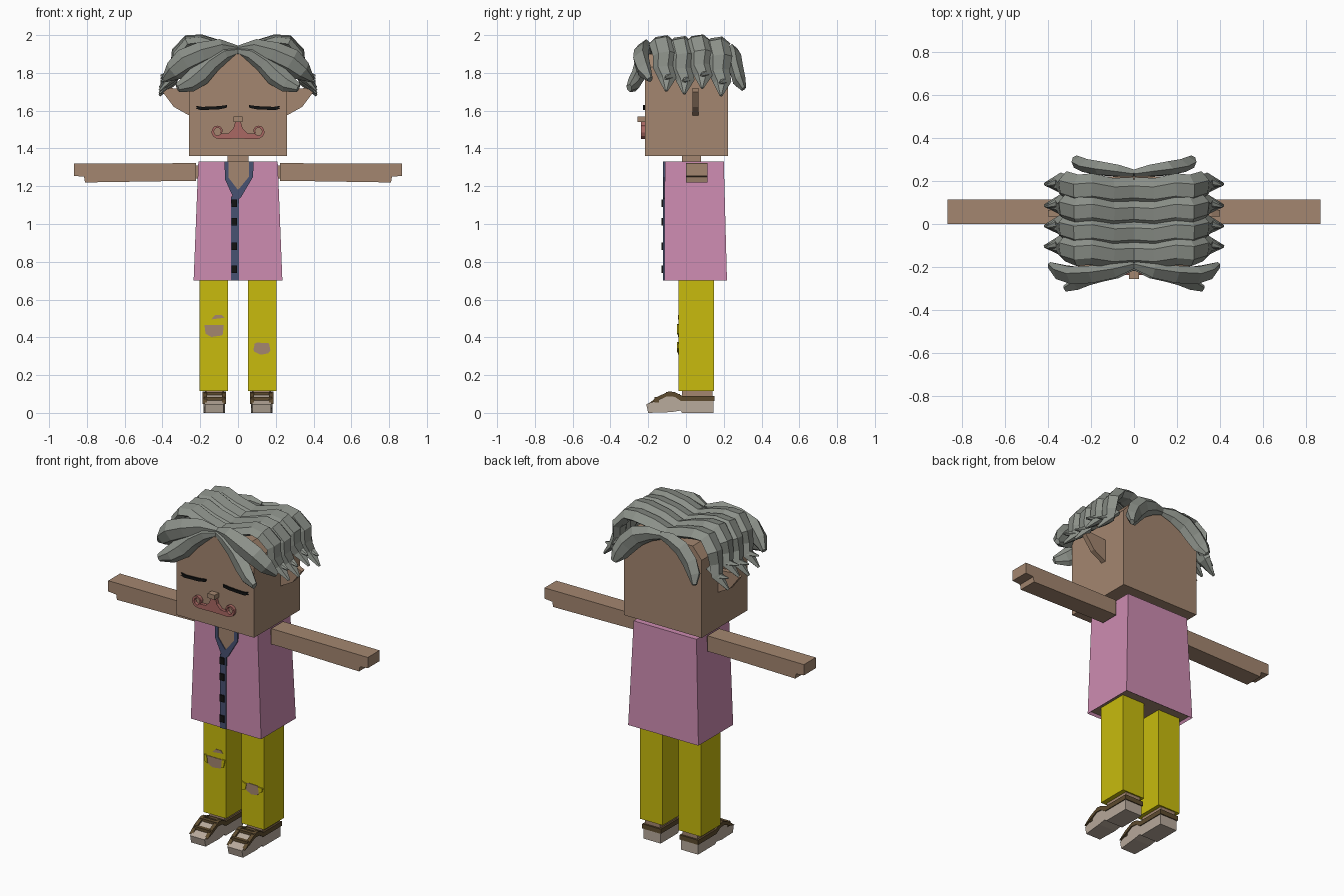
import bpy, bmesh, math
from mathutils import Vector

cube = bpy.data.objects.get("Cube")
if cube:
    bpy.data.objects.remove(cube, do_unlink=True)


def material(name, r, g, b):
    m = bpy.data.materials.new(name)
    m.use_nodes = True
    m.diffuse_color = (r, g, b, 1)
    m.node_tree.nodes["Principled BSDF"].inputs["Base Color"].default_value = (r, g, b, 1)
    return m


SKIN = material("skin tan", .37, .24, .16)
HAIR = material("hair grey", .26, .28, .25)
PINK = material("vest pink", .61, .26, .44)
BLUE = material("trim blue", .065, .085, .17)
BLACK = material("black", .006, .006, .006)
YELLOW = material("trouser yellow", .58, .5, .004)
ROSE = material("moustache rose", .40, .14, .125)
CREAM = material("shoe cream", .48, .40, .33)
BROWN = material("shoe brown", .11, .07, .028)


def build(name, loops, *mats):
    """Skin a list of equal closed loops and cap both ends."""
    bm = bmesh.new()
    rings = [[bm.verts.new(p) for p in loop] for loop in loops]
    n = len(rings[0])
    for a, b in zip(rings, rings[1:]):
        for i in range(n):
            j = (i + 1) % n
            bm.faces.new((a[i], a[j], b[j], b[i]))
    bm.faces.new(rings[0][::-1])
    bm.faces.new(rings[-1])
    bmesh.ops.recalc_face_normals(bm, faces=bm.faces)
    me = bpy.data.meshes.new(name)
    bm.to_mesh(me)
    bm.free()
    for m in mats:
        me.materials.append(m)
    ob = bpy.data.objects.new(name, me)
    bpy.context.collection.objects.link(ob)
    return ob


def plate(name, pts, y0, y1, mat):
    """Front outline (x, z) pushed through y."""
    return build(name, [[(x, y, z) for x, z in pts] for y in (y0, y1)], mat)


def side_plate(name, pts, x0, x1, mat):
    """Side outline (y, z) pushed through x."""
    return build(name, [[(x, y, z) for y, z in pts] for x in (x0, x1)], mat)


def rect(a, b, c, d):
    return [(a, c), (b, c), (b, d), (a, d)]


def box(name, x0, x1, y0, y1, z0, z1, mat):
    return plate(name, rect(x0, x1, z0, z1), y0, y1, mat)


def flip(pts, s):
    return [(s * p[0], *p[1:]) for p in pts]


def lock(name, path, side, widths, thick):
    """Faceted hair lock swept along a path; side is its broad direction."""
    path = [Vector(p) for p in path]
    loops = []
    for i, p in enumerate(path):
        t = (path[min(i + 1, len(path) - 1)] - path[max(i - 1, 0)]).normalized()
        s = Vector(side)
        s = (s - t * s.dot(t)).normalized()
        n = t.cross(s)
        if n.dot(p - Vector((0, 0, 1.6))) < 0:
            n = -n
        w = widths[i]
        h = thick * min(1, w / max(widths) + .1)
        section = [(-1, -.2), (-.55, .7), (.35, 1), (1, -.1), (.5, -.8), (-.5, -.8)]
        loops.append([p + s * w * a + n * h * b for a, b in section])
    return build(name, loops, HAIR)


# Head, neck and ears
plate("head", [(-.26, 1.36), (.26, 1.36), (.26, 1.83), (.2, 1.9), (-.2, 1.9), (-.26, 1.83)],
      -.218, .222, SKIN)
box("neck", -.055, .055, -.02, .08, 1.3, 1.37, SKIN)
for s, tag in ((1, "left"), (-1, "right")):
    plate(f"ear_{tag}", flip([(.25, 1.57), (.34, 1.62), (.4, 1.7), (.36, 1.72), (.25, 1.71)], s),
          .035, .065, SKIN)

# Closed eyes with lashes
for s, tag in ((1, "left"), (-1, "right")):
    lash = [(.06, 1.615), (.1, 1.607), (.2, 1.603), (.225, 1.612), (.215, 1.618),
            (.225, 1.626), (.19, 1.62), (.1, 1.624), (.058, 1.63)]
    plate(f"eyelash_{tag}", flip(lash, s), -.227, -.217, BLACK)

# Nose and curled moustache
box("nose", -.024, .024, -.257, -.215, 1.54, 1.568, SKIN)
for s, tag in ((1, "left"), (-1, "right")):
    body = [(0, 1.545), (.015, 1.54), (.025, 1.505), (.05, 1.48), (.09, 1.478),
            (.115, 1.462), (.105, 1.45), (0, 1.452)]
    plate(f"moustache_{tag}", flip(body, s), -.238, -.215, ROSE)
    outer, inner = [], []
    for i in range(11):
        a = math.radians(-110 + 33 * i)
        r = .041 - .0019 * i
        w = .016 - .0008 * i
        outer.append((.106 + r * math.cos(a), 1.491 + r * math.sin(a)))
        inner.append((.106 + (r - w) * math.cos(a), 1.491 + (r - w) * math.sin(a)))
    plate(f"moustache_curl_{tag}", flip(outer + inner[::-1], s), -.238, -.217, ROSE)

# Sleeveless top with a hollow underside
torso = build("torso", [[(-.235, -.115, .7), (.235, -.115, .7), (.235, .217, .7), (-.235, .217, .7)],
                        [(-.21, -.112, 1.33), (.21, -.112, 1.33), (.21, .2, 1.33), (-.21, .2, 1.33)]],
              PINK, SKIN)
bm = bmesh.new()
bm.from_mesh(torso.data)
under = min(bm.faces, key=lambda f: f.calc_center_median().z)
bmesh.ops.inset_region(bm, faces=[under], thickness=.012, depth=-.015)
under.material_index = 1
bm.to_mesh(torso.data)
bm.free()

# Neckline, button band and buttons
plate("neck_opening", [(-.055, 1.331), (.06, 1.331), (.06, 1.25), (.002, 1.17), (-.05, 1.24)],
      -.116, -.108, SKIN)
plate("collar_right", [(-.072, 1.332), (-.05, 1.332), (-.05, 1.245), (0, 1.18), (0, 1.13), (-.025, 1.14),
                       (-.068, 1.235)], -.121, -.1, BLUE)
plate("collar_left", [(.082, 1.332), (.058, 1.332), (.058, 1.25), (0, 1.18), (0, 1.13), (.015, 1.14),
                      (.08, 1.25)], -.121, -.1, BLUE)
box("button_band", -.037, .004, -.121, -.1, .7, 1.145, BLUE)
for i, z in enumerate((1.11, 1.012, .883, .76)):
    box(f"button_{i + 1}", -.035, -.004, -.129, -.12, z - .02, z + .02, BLACK)

# Arms, hands, trouser legs and shoes
for s, tag in ((1, "left"), (-1, "right")):
    arm = [(.222, 1.228), (.3, 1.228), (.81, 1.22), (.815, 1.25), (.868, 1.255), (.868, 1.32), (.222, 1.322)]
    plate(f"arm_{tag}", flip(arm, s), 0, .113, SKIN)
    box(f"shoulder_{tag}", s * .2, s * .224, .01, .1, 1.24, 1.31, SKIN)
    box(f"trouser_leg_{tag}", s * .052, s * .203, -.04, .148, .115, .72, YELLOW)
    box(f"ankle_{tag}", s * .075, s * .175, -.02, .14, .06, .118, SKIN)

    toe = [(-.2, 0), (-.21, .045), (-.16, .07), (-.1, .098), (-.06, .092), (-.02, .066), (.145, .064),
           (.145, 0), (-.02, 0), (-.03, .012), (-.08, .004)]
    shoe = side_plate(f"shoe_{tag}", toe, s * .068, s * .182, CREAM)
    for v in shoe.data.vertices:
        if v.co.y < -.15:
            v.co.x = s * (.125 + (abs(v.co.x) - .125) * .85)
    strap = [(-.2, .048), (-.15, .086), (-.09, .114), (-.06, .11), (-.02, .09), (.15, .09), (.15, .062),
             (-.025, .062), (-.06, .085), (-.1, .088), (-.15, .065)]
    for k, x in enumerate((.063, .165)):
        side_plate(f"shoe_side_{tag}_{k + 1}", strap, s * x, s * (x + .022), BROWN)
    for k, (y, z) in enumerate(((-.155, .076), (-.095, .102), (-.045, .092))):
        box(f"shoe_lace_{tag}_{k + 1}", s * .07, s * .18, y - .012, y + .012, z - .02, z + .008, BROWN)
    box(f"shoe_heel_{tag}", s * .063, s * .187, -.02, .151, .062, .09, BROWN)

# Rips in the trousers, with loose flaps
rips = [[(-.18, .465), (-.075, .465), (-.07, .44), (-.085, .41), (-.14, .402), (-.175, .42)],
        [(-.142, .495), (-.12, .518), (-.085, .518), (-.072, .503), (-.1, .5)],
        [(.072, .36), (.1, .372), (.16, .37), (.182, .345), (.16, .315), (.12, .308), (.085, .325)]]
for i, pts in enumerate(rips):
    plate(f"trouser_rip_{i + 1}", pts, -.043, -.035, SKIN)
flaps = [[(-.195, .47), (-.178, .468), (-.172, .42), (-.19, .43)],
         [(-.075, .468), (-.056, .468), (-.066, .42), (-.08, .415)],
         [(.054, .375), (.088, .362), (.08, .33), (.058, .32)],
         [(.165, .365), (.196, .365), (.19, .34), (.172, .33)]]
for i, pts in enumerate(flaps):
    plate(f"trouser_flap_{i + 1}", pts, -.047, -.038, YELLOW)

# Hair: locks over the crown, then front and back fringes parted in the middle
crown = [(0, 1.905), (.1, 1.935), (.2, 1.962), (.265, 1.955), (.32, 1.89), (.325, 1.82), (.345, 1.76), (.415, 1.69)]
taper = [.062, .064, .068, .068, .066, .058, .048, .008]
crown_rows = [(-.14, .015), (-.045, 0), (.05, .03), (.15, -.01)]
front_low = [(0, -.2, 1.915), (.07, -.225, 1.9), (.14, -.235, 1.85), (.2, -.25, 1.79), (.26, -.275, 1.745),
             (.32, -.3, 1.72)]
front_high = [(0, -.19, 1.925), (.09, -.215, 1.93), (.19, -.23, 1.9), (.28, -.235, 1.86), (.34, -.22, 1.81),
              (.39, -.19, 1.765)]
back_low = [(0, .235, 1.915), (.07, .245, 1.91), (.15, .255, 1.88), (.21, .265, 1.82), (.25, .28, 1.76),
            (.27, .305, 1.715)]
for s, tag in ((1, "left"), (-1, "right")):
    for k, (y, lift) in enumerate(crown_rows):
        path = [(s * x, y + .006 * i + .006 * (-1) ** i, z + lift * i / 7)
                for i, (x, z) in enumerate(crown)]
        lock(f"hair_lock_{tag}_{k + 1}", path, (0, 1, 0), taper, .034)
        tip = [(s * .3, y + .06, 1.8), (s * .35, y + .05, 1.765 + lift), (s * .41, y + .03, 1.755 + lift)]
        lock(f"hair_flick_{tag}_{k + 1}", tip, (0, 1, 0), [.03, .026, .005], .02)
    lock(f"fringe_low_{tag}", flip(front_low, s), (s * .6, 0, 1), [.02, .042, .052, .06, .05, .022], .035)
    lock(f"fringe_high_{tag}", flip(front_high, s), (s * .4, 0, 1), [.02, .05, .065, .07, .055, .018], .045)
    lock(f"back_fringe_{tag}", flip(back_low, s), (s * .6, .1, 1), [.025, .045, .06, .06, .05, .018], .035)
